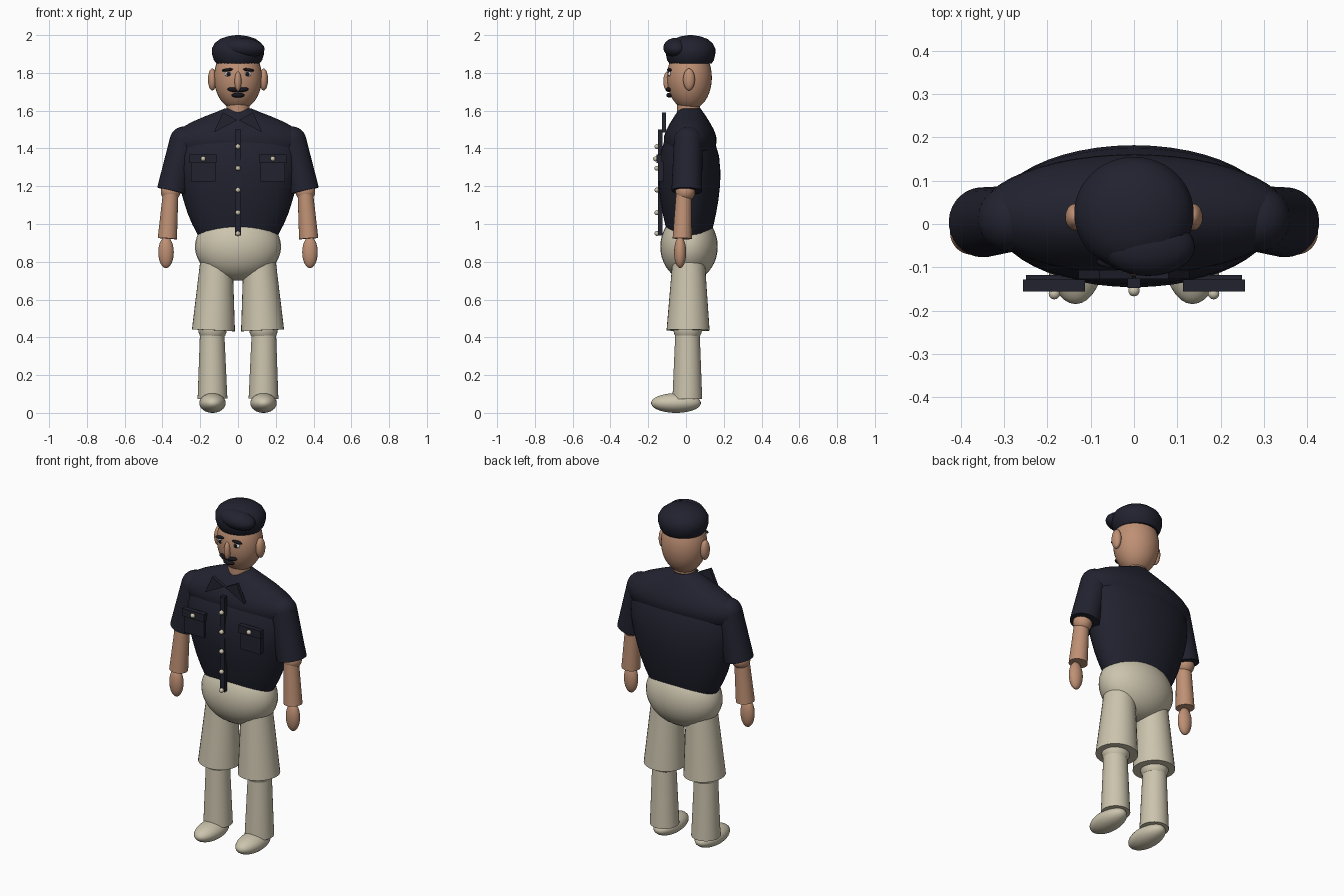
import bpy, bmesh, math
from mathutils import Matrix, Vector

cube = bpy.data.objects.get("Cube")
if cube:
    bpy.data.objects.remove(cube, do_unlink=True)


def material(name, rgb):
    m = bpy.data.materials.new(name)
    m.use_nodes = True
    m.diffuse_color = (*rgb, 1)
    bsdf = next(n for n in m.node_tree.nodes if n.type == "BSDF_PRINCIPLED")
    bsdf.inputs["Base Color"].default_value = (*rgb, 1)
    return m


NAVY = material("navy cloth", (0.015, 0.016, 0.028))
SKIN = material("skin", (0.52, 0.28, 0.175))
CREAM = material("cream cloth", (0.6, 0.55, 0.42))
BLACK = material("black hair", (0.008, 0.008, 0.012))
WHITE = material("eye white", (0.8, 0.8, 0.8))


def finish(name, bm, mat):
    bmesh.ops.recalc_face_normals(bm, faces=bm.faces)
    mesh = bpy.data.meshes.new(name)
    bm.to_mesh(mesh)
    bm.free()
    mesh.materials.append(mat)
    for p in mesh.polygons:
        p.use_smooth = True
    mesh.set_sharp_from_angle(angle=math.radians(40))
    ob = bpy.data.objects.new(name, mesh)
    bpy.context.collection.objects.link(ob)
    return ob


def ellipsoid(name, mat, center, radii, tilt=0):
    """Scaled sphere, optionally tilted about the y axis."""
    bm = bmesh.new()
    mx = Matrix.Translation(center) @ Matrix.Rotation(tilt, 4, "Y") @ Matrix.Diagonal((*radii, 1))
    bmesh.ops.create_uvsphere(bm, u_segments=32, v_segments=20, radius=1, matrix=mx)
    return finish(name, bm, mat)


def tube(name, mat, a, b, ra, rb):
    """Capped tapered cylinder from a to b."""
    a, b = Vector(a), Vector(b)
    d = b - a
    bm = bmesh.new()
    mx = Matrix.Translation((a + b) / 2) @ d.to_track_quat("Z", "Y").to_matrix().to_4x4()
    bmesh.ops.create_cone(bm, cap_ends=True, segments=32, radius1=ra, radius2=rb,
                          depth=d.length, matrix=mx)
    return finish(name, bm, mat)


def loft(name, mat, rings, cy, n=48):
    """Stack of elliptical rings given as (z, rx, ry)."""
    bm = bmesh.new()
    loops = []
    for z, rx, ry in rings:
        angles = [2 * math.pi * i / n for i in range(n)]
        loops.append([bm.verts.new((rx * math.cos(t), cy + ry * math.sin(t), z)) for t in angles])
    for lo, hi in zip(loops, loops[1:]):
        for i in range(n):
            j = (i + 1) % n
            bm.faces.new((lo[i], lo[j], hi[j], hi[i]))
    bm.faces.new(loops[0])
    bm.faces.new(loops[-1])
    return finish(name, bm, mat)


def plate(name, mat, outline, y0, y1):
    """Front-facing outline in (x, z), extruded from y0 to y1."""
    bm = bmesh.new()
    face = bm.faces.new([bm.verts.new((x, y0, z)) for x, z in outline])
    new = bmesh.ops.extrude_face_region(bm, geom=[face])["geom"]
    bmesh.ops.translate(bm, vec=(0, y1 - y0, 0),
                        verts=[v for v in new if isinstance(v, bmesh.types.BMVert)])
    return finish(name, bm, mat)


def box(name, mat, x0, x1, y0, y1, z0, z1):
    return plate(name, mat, [(x0, z0), (x1, z0), (x1, z1), (x0, z1)], y0, y1)


# Shirt body and shoulder yoke
loft("shirt_body", NAVY, [(0.94, 0.212, 0.113), (1.0, 0.243, 0.129), (1.06, 0.268, 0.142),
                          (1.13, 0.29, 0.154), (1.21, 0.312, 0.163), (1.28, 0.327, 0.164),
                          (1.36, 0.333, 0.157), (1.45, 0.315, 0.13), (1.5, 0.28, 0.1)], 0.018)
loft("shirt_yoke", NAVY, [(1.36, 0.31, 0.11), (1.39, 0.342, 0.129), (1.43, 0.358, 0.139),
                          (1.465, 0.35, 0.138), (1.5, 0.315, 0.125), (1.54, 0.245, 0.103),
                          (1.57, 0.175, 0.084), (1.595, 0.11, 0.067), (1.612, 0.07, 0.055)], 0.022)

# Front strip and buttons
box("button_strip", NAVY, -0.015, 0.015, -0.148, -0.125, 0.94, 1.5)
for z in (0.95, 1.06, 1.18, 1.295, 1.41):
    ellipsoid("shirt_button", CREAM, (0, -0.154, z), (0.013,) * 3)

# Trouser seat, neck, head and nose
ellipsoid("trouser_seat", CREAM, (0, 0.016, 0.88), (0.228, 0.152, 0.18))
tube("neck", SKIN, (0, 0.013, 1.52), (0, 0.013, 1.68), 0.06, 0.06)
ellipsoid("head", SKIN, (0, 0.018, 1.775), (0.127, 0.119, 0.172))
ellipsoid("nose", SKIN, (0, -0.098, 1.755), (0.018, 0.022, 0.052))

# Chin tuft
ellipsoid("chin_tuft", BLACK, (0, -0.086, 1.682), (0.034, 0.018, 0.013))

# Soft cap with a drooping front fold
loft("cap", NAVY, [(1.85, 0.115, 0.112), (1.868, 0.128, 0.124), (1.9, 0.138, 0.131),
                   (1.93, 0.138, 0.131), (1.958, 0.123, 0.116), (1.98, 0.094, 0.089),
                   (1.993, 0.056, 0.053), (2.0, 0.012, 0.012)], 0.024)
ellipsoid("cap_fold", NAVY, (0.033, -0.052, 1.933), (0.108, 0.068, 0.052), 0.08)

for s, side in ((1, "left"), (-1, "right")):
    # Legs
    ellipsoid(side + "_shoe", CREAM, (s * 0.135, -0.053, 0.052), (0.07, 0.132, 0.052))
    tube(side + "_shin", CREAM, (s * 0.135, 0.007, 0.075), (s * 0.137, 0.008, 0.44), 0.079, 0.064)
    ellipsoid(side + "_knee", CREAM, (s * 0.135, 0.009, 0.445), (0.076,) * 3)
    tube(side + "_thigh", CREAM, (s * 0.13, 0.011, 0.437), (s * 0.114, 0.014, 0.8), 0.114, 0.086)
    ellipsoid(side + "_hip", CREAM, (s * 0.114, 0.014, 0.8), (0.086,) * 3)

    # Arms
    ellipsoid(side + "_shoulder", NAVY, (s * 0.286, 0.012, 1.44), (0.076,) * 3)
    tube(side + "_sleeve", NAVY, (s * 0.286, 0.012, 1.44), (s * 0.349, 0.004, 1.175), 0.076, 0.081)
    ellipsoid(side + "_elbow", SKIN, (s * 0.357, -0.003, 1.172), (0.052,) * 3)
    tube(side + "_forearm", SKIN, (s * 0.357, -0.012, 1.16), (s * 0.374, -0.02, 0.923), 0.041, 0.051)
    ellipsoid(side + "_hand", SKIN, (s * 0.381, -0.031, 0.85), (0.041, 0.032, 0.083))

    # Collar and chest pocket
    plate(side + "_collar", NAVY, [(s * 0.08, 1.59), (s * 0.128, 1.485), (s * 0.004, 1.55)],
          -0.127, -0.106)
    box(side + "_pocket", NAVY, s * 0.12, s * 0.25, -0.148, -0.118, 1.225, 1.33)
    box(side + "_pocket_flap", NAVY, s * 0.113, s * 0.256, -0.156, -0.128, 1.322, 1.368)
    ellipsoid(side + "_pocket_button", CREAM, (s * 0.184, -0.161, 1.345), (0.013,) * 3)

    # Ears, eyes, brows and moustache
    ellipsoid(side + "_ear", SKIN, (s * 0.136, 0.016, 1.765), (0.023, 0.031, 0.058))
    ellipsoid(side + "_eye", WHITE, (s * 0.05, -0.086, 1.794), (0.021, 0.01, 0.013))
    ellipsoid(side + "_pupil", BLACK, (s * 0.05, -0.094, 1.794), (0.01, 0.005, 0.011))
    ellipsoid(side + "_brow", BLACK, (s * 0.054, -0.087, 1.816), (0.032, 0.014, 0.008), s * 0.12)
    ellipsoid(side + "_moustache", BLACK, (s * 0.025, -0.091, 1.711), (0.031, 0.016, 0.012), s * -0.12)
